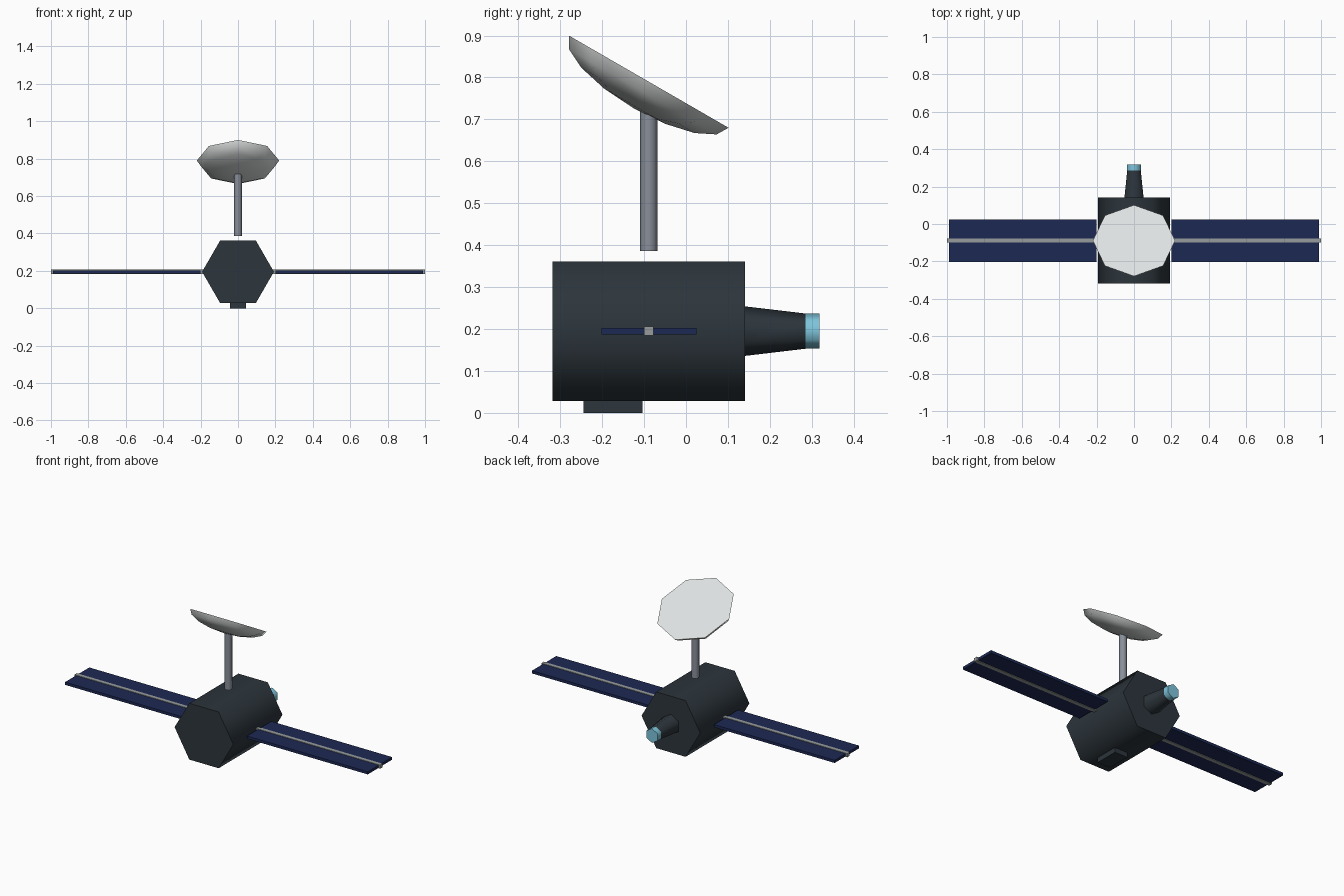
import bpy
import bmesh
from math import radians, pi
from mathutils import Matrix, Vector

cube = bpy.data.objects.get("Cube")
if cube:
    bpy.data.objects.remove(cube, do_unlink=True)


def srgb(r, g, b):
    return tuple((c / 255) ** 2.2 for c in (r, g, b)) + (1.0,)


def material(name, color):
    mat = bpy.data.materials.new(name)
    mat.use_nodes = True
    mat.diffuse_color = color
    mat.node_tree.nodes["Principled BSDF"].inputs["Base Color"].default_value = color
    return mat


CHARCOAL = material("charcoal hull", srgb(48, 56, 62))
NAVY = material("navy solar cell", srgb(34, 45, 84))
GREY = material("light grey spar", srgb(150, 155, 155))
STEEL = material("steel mast", srgb(136, 142, 152))
WHITE = material("white dish", srgb(222, 225, 225))
CYAN = material("cyan lens", srgb(125, 195, 218))


def add_object(name, bm, mat, smooth=False):
    mesh = bpy.data.meshes.new(name)
    bmesh.ops.recalc_face_normals(bm, faces=bm.faces)
    bm.to_mesh(mesh)
    bm.free()
    mesh.materials.append(mat)
    obj = bpy.data.objects.new(name, mesh)
    bpy.context.collection.objects.link(obj)
    if smooth:
        bpy.ops.object.select_all(action="DESELECT")
        obj.select_set(True)
        bpy.context.view_layer.objects.active = obj
        bpy.ops.object.shade_smooth_by_angle(angle=radians(65))
    return obj


def box(name, low, high, mat):
    low, high = Vector(low), Vector(high)
    bm = bmesh.new()
    bmesh.ops.create_cube(bm, size=1, matrix=Matrix.Translation((low + high) / 2)
                          @ Matrix.Diagonal((high - low).to_4d()))
    return add_object(name, bm, mat)


def prism(name, sides, r1, r2, start, end, mat, turn=0.0):
    """Tapered prism running from start to end."""
    start, end = Vector(start), Vector(end)
    axis = end - start
    aim = Matrix.Rotation(-pi / 2, 4, "X") if abs(axis.y) > 0 else Matrix.Identity(4)
    bm = bmesh.new()
    bmesh.ops.create_cone(bm, cap_ends=True, segments=sides, radius1=r1, radius2=r2,
                          depth=axis.length, matrix=Matrix.Translation((start + end) / 2)
                          @ aim @ Matrix.Rotation(turn, 4, "Z"))
    return add_object(name, bm, mat, smooth=True)


MID = 0.195    # height of the hull axis
MAST_Y = -0.089

# Hull and instruments (the hexagon points sideways)
prism("hull", 6, 0.192, 0.192, (0, -0.318, MID), (0, 0.141, MID), CHARCOAL, pi / 2)
prism("telescope_barrel", 6, 0.059, 0.042, (0, 0.141, MID), (0, 0.285, MID), CHARCOAL)
prism("telescope_lens", 6, 0.042, 0.042, (0, 0.285, MID), (0, 0.318, MID), CYAN)
box("belly_sensor", (-0.042, -0.244, 0), (0.042, -0.104, 0.035), CHARCOAL)

# Solar wings, each with a spar along the middle
for side, label in ((1, "left"), (-1, "right")):
    box(label + "_solar_panel", (min(side * 0.2, side * 0.99), -0.202, 0.187),
        (max(side * 0.2, side * 0.99), 0.025, 0.203), NAVY)
    box(label + "_spar", (min(side * 0.17, side), MAST_Y - 0.011, 0.184),
        (max(side * 0.17, side), MAST_Y + 0.011, 0.206), GREY)

# Antenna mast
prism("antenna_mast", 8, 0.021, 0.021, (0, MAST_Y, 0.386), (0, MAST_Y, 0.73), STEEL)

# Antenna dish: lower half of a flattened sphere with a flat top
bm = bmesh.new()
bmesh.ops.create_uvsphere(bm, u_segments=8, v_segments=8, radius=1)
bmesh.ops.bisect_plane(bm, geom=bm.verts[:] + bm.edges[:] + bm.faces[:], dist=1e-4,
                       plane_co=(0, 0, 0), plane_no=(0, 0, 1), clear_outer=True)
bmesh.ops.holes_fill(bm, edges=[e for e in bm.edges if e.is_boundary], sides=0)
bm.transform(Matrix.Translation((0, MAST_Y, 0.79)) @ Matrix.Rotation(radians(-30), 4, "X")
             @ Matrix.Diagonal((0.22, 0.22, 0.073, 1)))
add_object("antenna_dish", bm, WHITE, smooth=True)
